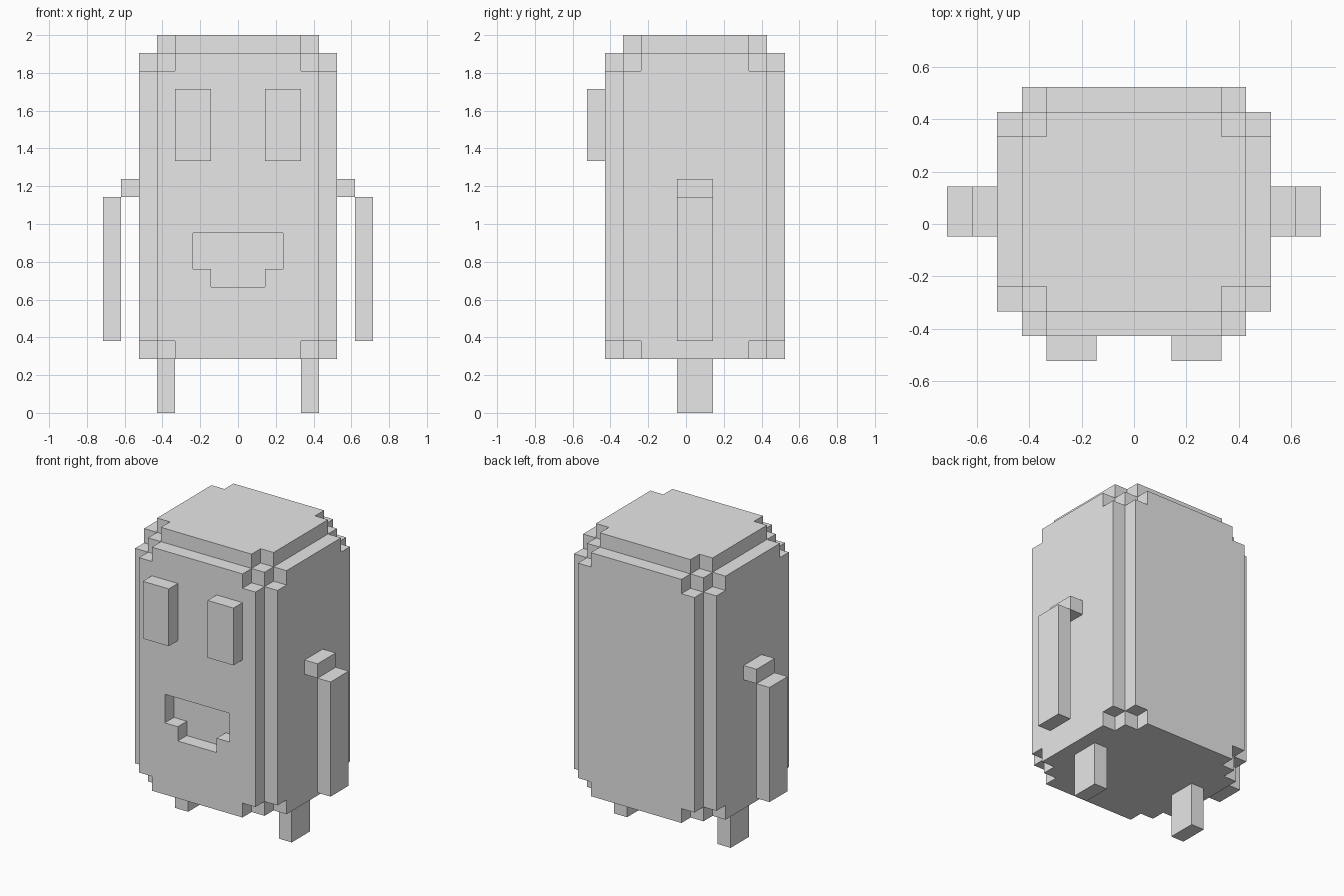
import bpy
import bmesh
from itertools import product
from mathutils import Vector

UNIT = 2 / 21  # edge length of one block

if "Cube" in bpy.data.objects:
    bpy.data.objects.remove(bpy.data.objects["Cube"])

grey = bpy.data.materials.new("plain_grey")
grey.use_nodes = True
colour = (0.8, 0.8, 0.8, 1)
grey.diffuse_color = colour
grey.node_tree.nodes["Principled BSDF"].inputs["Base Color"].default_value = colour


def cells(xs, ys, zs):
    """All blocks in inclusive ranges; x and y count block centres, z block floors."""
    spans = [range(a, b + 1) for a, b in (xs, ys, zs)]
    return set(product(*spans))


def block_part(name, filled):
    """Mesh the outer skin of a set of blocks and merge its flat areas."""
    bm = bmesh.new()
    for cell in sorted(filled):
        centre = Vector(cell) + Vector((0, 0, 0.5))
        for axis, sign in product(range(3), (-1, 1)):
            step = [0, 0, 0]
            step[axis] = sign
            if tuple(c + s for c, s in zip(cell, step)) in filled:
                continue
            n = Vector(step) / 2
            u = Vector((n.y, n.z, n.x))
            v = n.cross(u) * 2
            corners = [n + u + v, n - u + v, n - u - v, n + u - v]
            bm.faces.new([bm.verts.new((centre + c) * UNIT) for c in corners])
    bmesh.ops.remove_doubles(bm, verts=bm.verts, dist=UNIT / 100)
    bmesh.ops.dissolve_limit(bm, angle_limit=0.01, verts=bm.verts, edges=bm.edges)
    bmesh.ops.recalc_face_normals(bm, faces=bm.faces)
    mesh = bpy.data.meshes.new(name)
    bm.to_mesh(mesh)
    bm.free()
    mesh.materials.append(grey)
    obj = bpy.data.objects.new(name, mesh)
    bpy.context.collection.objects.link(obj)
    return obj


# Body: a core box with a one-block plate on each side and on top,
# every plate missing its four corner blocks
core = ((-4, 4), (-3, 4), (3, 19))
body = cells(*core)
for axis, side in ((0, 0), (0, 1), (1, 0), (1, 1), (2, 1)):
    plate = list(core)
    level = core[axis][side] + (1 if side else -1)
    plate[axis] = (level, level)
    others = [a for a in range(3) if a != axis]
    body |= {c for c in cells(*plate)
             if not all(c[a] in core[a] for a in others)}

# Mouth: a stepped recess through the front plate
body -= cells((-2, 2), (-4, -4), (8, 9))
body -= cells((-1, 1), (-4, -4), (7, 7))
block_part("body", body)

# Paired parts, given for the left side and mirrored to the right
pairs = {
    "eye": ((2, 3), (-5, -5), (14, 17)),
    "shoulder": ((6, 6), (0, 1), (12, 12)),
    "arm": ((7, 7), (0, 1), (4, 11)),
    "leg": ((4, 4), (0, 1), (0, 2)),
}
for name, spans in pairs.items():
    left = cells(*spans)
    block_part("left_" + name, left)
    block_part("right_" + name, {(-x, y, z) for x, y, z in left})
